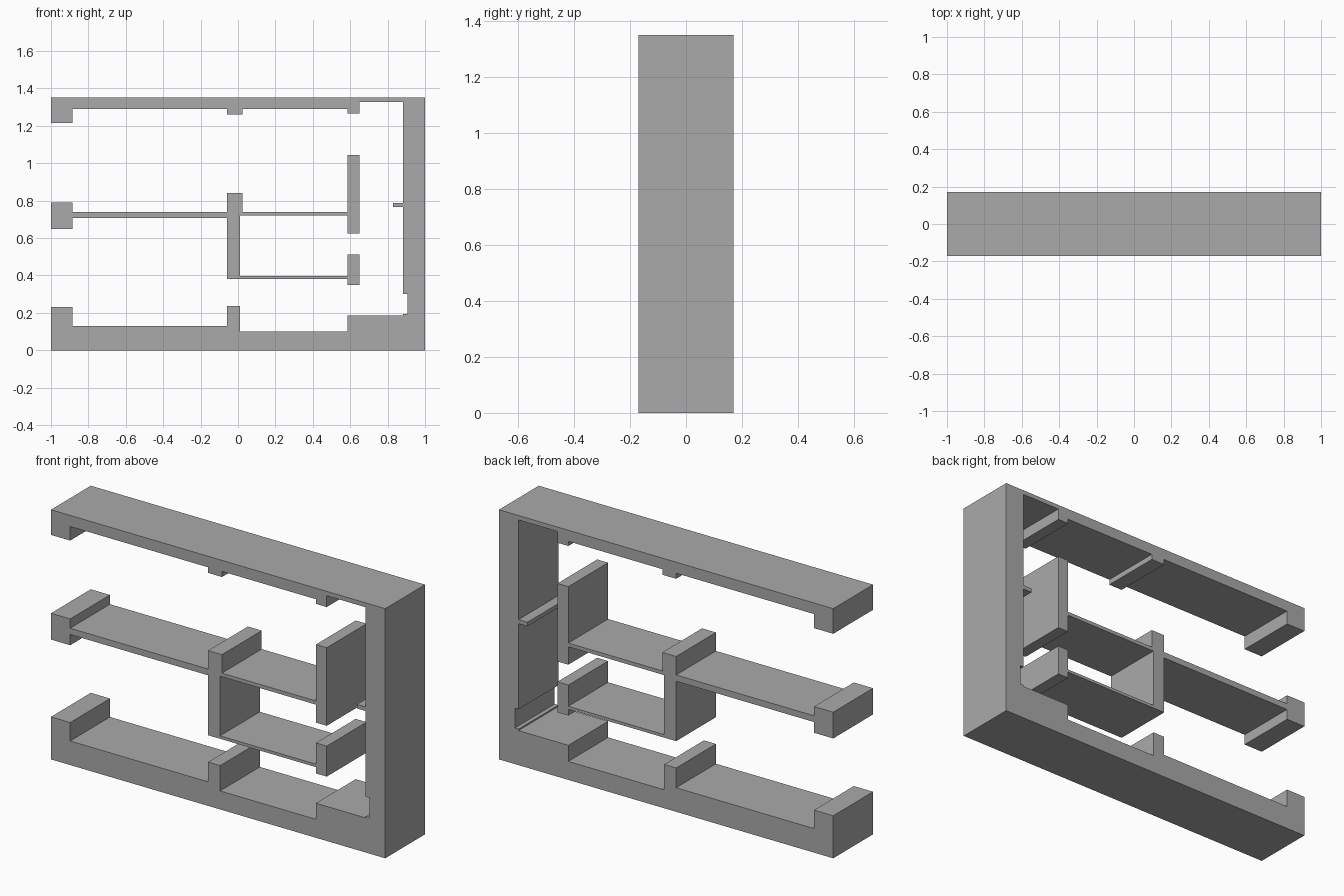
import bpy
import bmesh

# Remove the default cube
default_cube = bpy.data.objects.get("Cube")
if default_cube:
    bpy.data.objects.remove(default_cube, do_unlink=True)

HALF_DEPTH = 0.17

# Shared vertical lines of the section
LEFT, RIGHT = -1.0, 1.0
LIP = -0.885
POST_LEFT, POST_WAIST, POST_RIGHT = -0.06, 0.012, 0.023
PANEL_LEFT, PANEL_RIGHT = 0.585, 0.65
WALL, RECESS = 0.883, 0.905

# Shared horizontal lines of the section
TOP, CEILING = 1.35, 1.29
SHELF_TOP, SHELF_BOTTOM, THIN_BOTTOM = 0.74, 0.706, 0.72
TRAY_TOP, TRAY_BOTTOM = 0.398, 0.382

# Plain grey surface
grey = bpy.data.materials.new("plain_grey")
grey.use_nodes = True
colour = (0.4, 0.4, 0.4, 1.0)
grey.diffuse_color = colour
shader = next(n for n in grey.node_tree.nodes if n.type == 'BSDF_PRINCIPLED')
shader.inputs["Base Color"].default_value = colour


def extrude_section(name, steps):
    """Extrude a right-angled outline given as alternating x and z stops."""
    count = len(steps)
    outline = []
    for i in range(count):
        here, following = steps[i], steps[(i + 1) % count]
        outline.append((here, following) if i % 2 == 0 else (following, here))

    bm = bmesh.new()
    front = bm.faces.new([bm.verts.new((x, -HALF_DEPTH, z)) for x, z in outline])
    result = bmesh.ops.extrude_face_region(bm, geom=[front], use_keep_orig=True)
    back = [v for v in result["geom"] if isinstance(v, bmesh.types.BMVert)]
    bmesh.ops.translate(bm, verts=back, vec=(0, 2 * HALF_DEPTH, 0))
    bmesh.ops.recalc_face_normals(bm, faces=bm.faces)

    mesh = bpy.data.meshes.new(name)
    bm.to_mesh(mesh)
    bm.free()
    mesh.materials.append(grey)
    obj = bpy.data.objects.new(name, mesh)
    bpy.context.scene.collection.objects.link(obj)
    return obj


# Outer frame: roof, end wall with shelf tab and recess, stepped floor
extrude_section("outer_frame", [
    # roof and its hanging nibs
    LEFT, 1.214, LIP, CEILING, POST_LEFT, 1.26, POST_RIGHT, CEILING,
    PANEL_LEFT, 1.265, PANEL_RIGHT, 1.326,
    # inside of the end wall
    WALL, 0.787, 0.83, 0.765, WALL, 0.302, RECESS, 0.195, WALL, 0.187,
    # floor, rib and open-end lip
    PANEL_LEFT, 0.1, POST_WAIST, 0.237, POST_LEFT, 0.13, LIP, 0.23,
    # outside
    LEFT, 0.0, RIGHT, TOP,
])

# Middle floor: end block, shelves, centre post, tray and upright panels
extrude_section("middle_floor", [
    # upper side
    LEFT, 0.79, LIP, SHELF_TOP, POST_LEFT, 0.84, POST_RIGHT, SHELF_TOP,
    PANEL_LEFT, 1.045, PANEL_RIGHT, 0.623, PANEL_LEFT, THIN_BOTTOM,
    # tray below the thin shelf
    POST_WAIST, TRAY_TOP, PANEL_LEFT, 0.513, PANEL_RIGHT, 0.348,
    PANEL_LEFT, TRAY_BOTTOM,
    # lower side
    POST_LEFT, SHELF_BOTTOM, LIP, 0.648,
])
